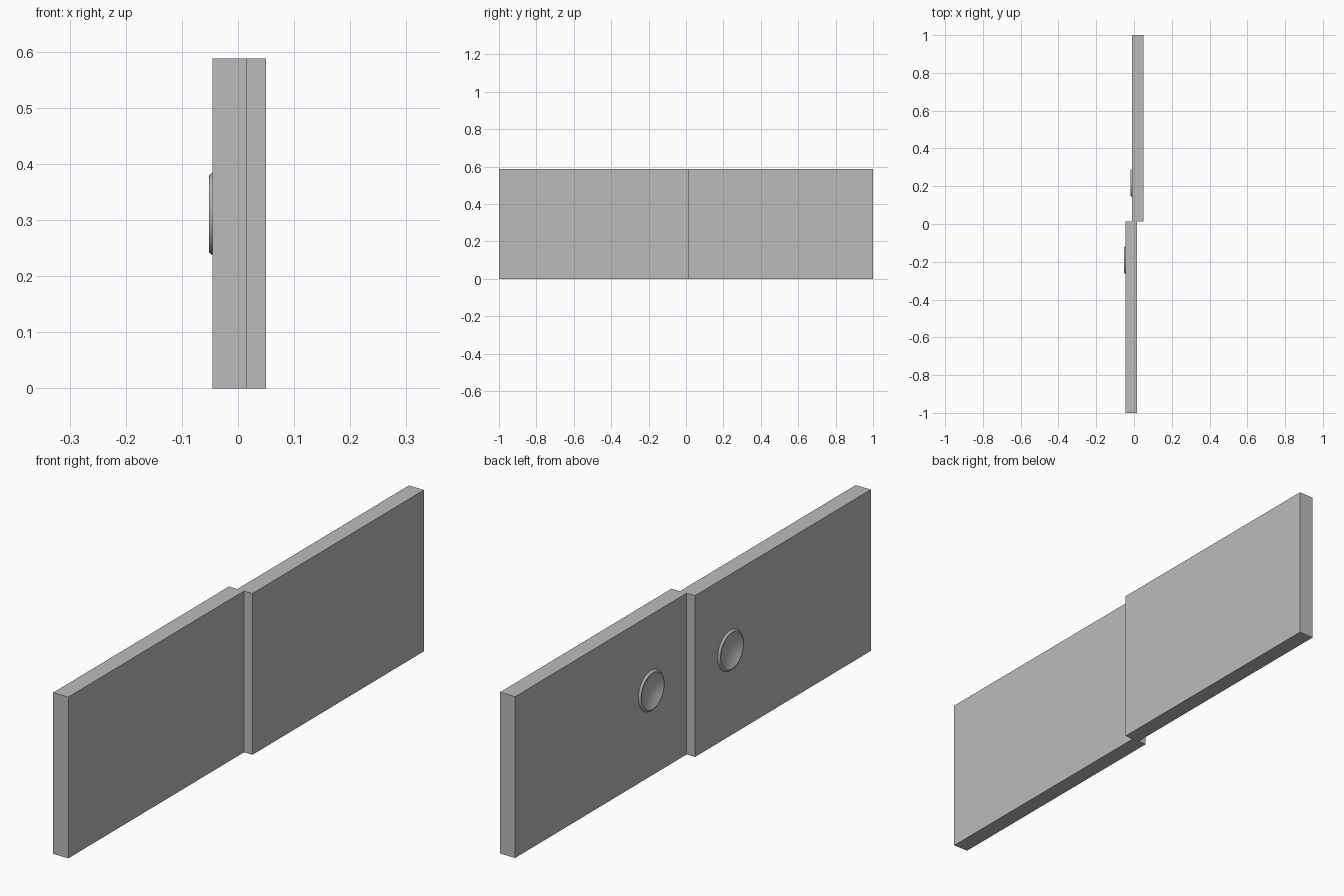
import bpy, bmesh, math
from mathutils import Matrix, Vector

cube = bpy.data.objects.get("Cube")
if cube:
    bpy.data.objects.remove(cube, do_unlink=True)

HEIGHT, THICK, SEAM = 0.588, 0.061, 0.012
PULL_Z, PULL_R, LIP, DISH = 0.311, 0.073, 0.007, 0.018

grey = bpy.data.materials.new("plain_grey")
grey.use_nodes = True
grey.diffuse_color = (0.5, 0.5, 0.5, 1)
grey.node_tree.nodes["Principled BSDF"].inputs["Base Color"].default_value = (0.5, 0.5, 0.5, 1)


def make_object(name, bm):
    bmesh.ops.recalc_face_normals(bm, faces=bm.faces)
    mesh = bpy.data.meshes.new(name)
    bm.to_mesh(mesh)
    bm.free()
    mesh.materials.append(grey)
    obj = bpy.data.objects.new(name, mesh)
    bpy.context.collection.objects.link(obj)
    return obj


def activate(obj):
    bpy.ops.object.select_all(action='DESELECT')
    obj.select_set(True)
    bpy.context.view_layer.objects.active = obj


def panel(name, x0, y0, y1):
    bm = bmesh.new()
    size = Matrix.Diagonal((THICK, y1 - y0, HEIGHT, 1))
    centre = Vector((x0 + THICK / 2, (y0 + y1) / 2, HEIGHT / 2))
    bmesh.ops.create_cube(bm, size=1, matrix=Matrix.Translation(centre) @ size)
    return make_object(name, bm)


def lathe(name, profile, x0, y):
    """Spin (radius, x) points about an axis along x."""
    bm = bmesh.new()
    verts = [bm.verts.new((x0 + x, y + r, PULL_Z)) for r, x in profile]
    edges = [bm.edges.new(pair) for pair in zip(verts, verts[1:])]
    bmesh.ops.spin(bm, geom=verts + edges, cent=(x0, y, PULL_Z), axis=(1, 0, 0),
                   angle=math.tau, steps=48, use_merge=True)
    bmesh.ops.remove_doubles(bm, verts=bm.verts, dist=1e-5)
    return make_object(name, bm)


def recessed_pull(name, door, x0, y):
    # Round pocket in the door
    pocket_r = PULL_R * 0.88
    cutter = lathe("pocket_cutter", [(0, -0.02), (pocket_r, -0.02),
                                     (pocket_r, DISH), (0, DISH)], x0, y)
    cutter.hide_render = True
    cut = door.modifiers.new("pocket", 'BOOLEAN')
    cut.operation, cut.solver, cut.object = 'DIFFERENCE', 'EXACT', cutter
    activate(door)
    bpy.ops.object.modifier_apply(modifier=cut.name)
    bpy.data.objects.remove(cutter, do_unlink=True)

    # Raised rounded lip running into a shallow spherical dish
    rim = PULL_R * 0.9
    dish = [(rim * (1 - i / 8), -LIP + DISH * (1 - (1 - i / 8) ** 2)) for i in range(9)]
    lip = [(PULL_R, 0), (PULL_R * 0.985, -LIP * 0.4), (PULL_R * 0.95, -LIP * 0.85)]
    pull = lathe(name, lip + dish, x0, y)
    # Open shell: make the dish face outward
    bm = bmesh.new()
    bm.from_mesh(pull.data)
    bm.normal_update()
    if sum(f.normal.x * f.calc_area() for f in bm.faces) > 0:
        bmesh.ops.reverse_faces(bm, faces=bm.faces)
    bm.to_mesh(pull.data)
    bm.free()
    activate(pull)
    bpy.ops.object.shade_smooth_by_angle(angle=math.radians(35))


# Two sliding doors, stepped at the seam, each with a finger pull
for label, x0, y0, y1, pull_y in (("front", -0.045, -1, SEAM, -0.191),
                                  ("rear", -0.011, SEAM, 1, 0.217)):
    door = panel(label + "_door", x0, y0, y1)
    recessed_pull(label + "_finger_pull", door, x0, pull_y)
